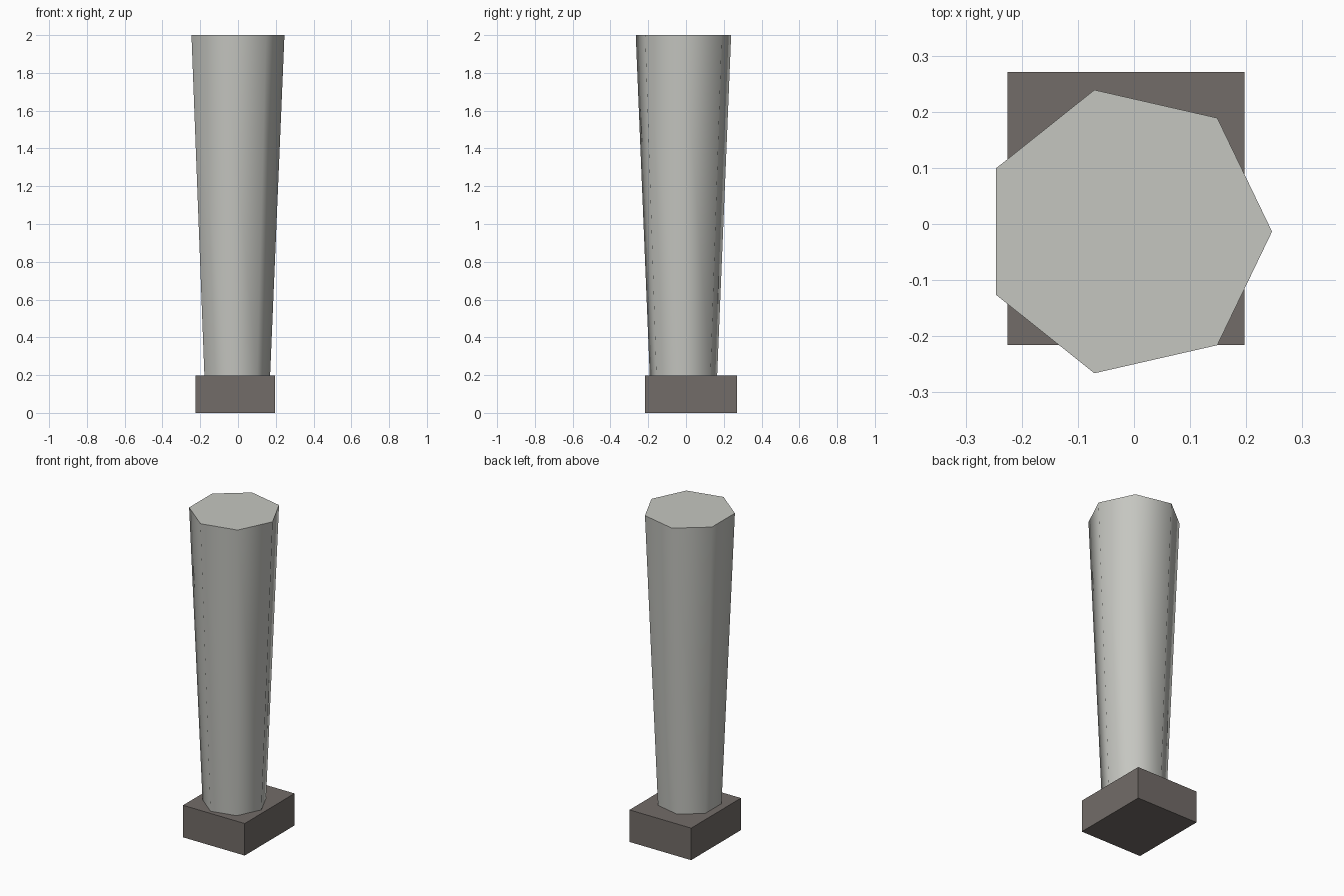
import bpy
import math

cube = bpy.data.objects.get("Cube")
if cube:
    bpy.data.objects.remove(cube, do_unlink=True)


def make_material(name, rgb):
    mat = bpy.data.materials.new(name)
    mat.use_nodes = True
    colour = (*rgb, 1.0)
    mat.diffuse_color = colour
    mat.node_tree.nodes["Principled BSDF"].inputs["Base Color"].default_value = colour
    return mat


def finish(name, mat):
    obj = bpy.context.object
    obj.name = name
    obj.data.materials.append(mat)
    return obj


pale_stone = make_material("pale stone", (0.56, 0.565, 0.53))
dark_stone = make_material("dark stone", (0.17, 0.15, 0.138))

BASE_TOP = 0.198
HEIGHT = 2.0

# Square-edged plinth, slightly offset from the column
x0, x1, y0, y1 = -0.225, 0.197, -0.216, 0.271
bpy.ops.mesh.primitive_cube_add(size=1, location=((x0 + x1) / 2, (y0 + y1) / 2, BASE_TOP / 2))
plinth = finish("plinth", dark_stone)
plinth.scale = (x1 - x0, y1 - y0, BASE_TOP)
bpy.ops.object.transform_apply(location=False, rotation=False, scale=True)

# Seven-sided column widening upward, one corner pointing to +x
bpy.ops.mesh.primitive_cone_add(
    vertices=7, radius1=0.183, radius2=0.259, depth=HEIGHT - BASE_TOP,
    location=(-0.013, -0.0135, (HEIGHT + BASE_TOP) / 2))
column = finish("column", pale_stone)
column.rotation_euler.z = -math.pi / 2
bpy.ops.object.transform_apply(location=False, rotation=True, scale=False)
bpy.ops.object.shade_smooth_by_angle(angle=math.radians(60))
